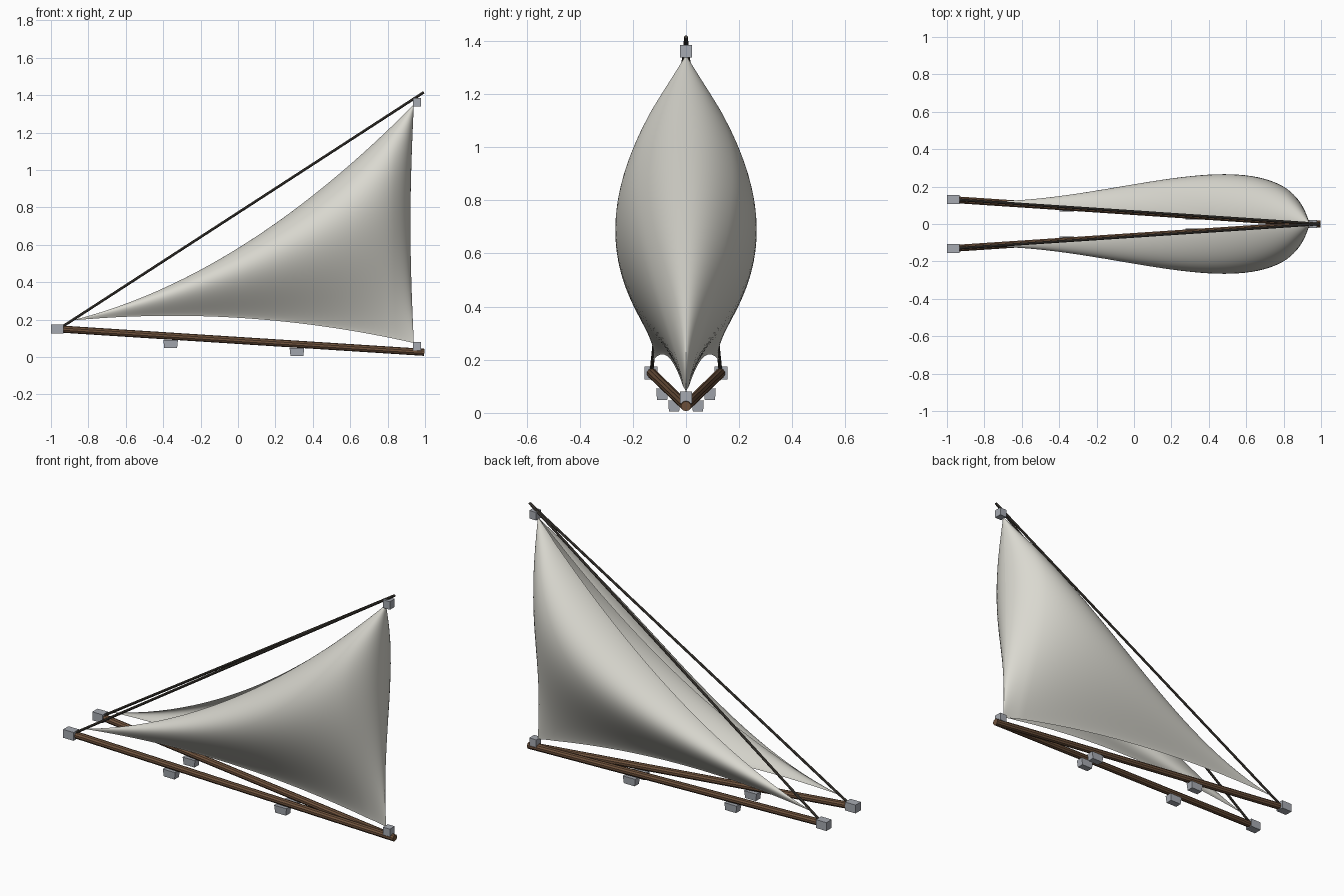
import bpy, bmesh, math
from mathutils import Vector

if "Cube" in bpy.data.objects:
    bpy.data.objects.remove(bpy.data.objects["Cube"])


def mat(name, col):
    m = bpy.data.materials.new(name)
    m.diffuse_color = (*col, 1)
    m.use_nodes = True
    m.node_tree.nodes["Principled BSDF"].inputs["Base Color"].default_value = m.diffuse_color
    return m


CLOTH = mat("canvas", (0.70, 0.69, 0.63))
WOOD = mat("brown_wood", (0.16, 0.085, 0.045))
ROPE = mat("dark_rope", (0.06, 0.052, 0.042))
METAL = mat("grey_metal", (0.38, 0.40, 0.44))


def finish(name, bm, material, smooth=False):
    bmesh.ops.recalc_face_normals(bm, faces=bm.faces)
    me = bpy.data.meshes.new(name)
    bm.to_mesh(me)
    bm.free()
    me.materials.append(material)
    for p in me.polygons:
        p.use_smooth = smooth
    ob = bpy.data.objects.new(name, me)
    bpy.context.collection.objects.link(ob)
    return ob


def rod(name, a, b, r, sides, material):
    a, b = Vector(a), Vector(b)
    bm = bmesh.new()
    bmesh.ops.create_cone(bm, cap_ends=True, segments=sides, radius1=r, radius2=r, depth=(b - a).length)
    ob = finish(name, bm, material)
    ob.location = (a + b) / 2
    ob.rotation_euler = (b - a).to_track_quat('Z', 'Y').to_euler()
    return ob


def block(name, loc, size, bottom=1.0):
    bm = bmesh.new()
    bmesh.ops.create_cube(bm, size=1)
    for v in bm.verts:
        k = bottom if v.co.z < 0 else 1
        v.co = Vector((v.co.x * size[0] * k, v.co.y * size[1] * k, v.co.z * size[2]))
    ob = finish(name, bm, METAL)
    ob.location = loc
    return ob


def line_y(x):
    # plan position of boom and stay
    return 0.13 * (0.99 - x) / 1.95


def sail_point(u, v, s):
    arch = 4 * u * (1 - u)
    x = -0.89 + u * 1.83 - 0.018 * u ** 8 * math.sin(math.pi * v)
    foot = 0.195 - 0.12 * u + 0.073 * arch
    leech = 0.195 + 1.155 * u - 0.175 * arch
    z = foot + (leech - foot) * v
    # belly: product of distances to the three edges, peak normalised
    la, lt, lf = max(0, 1 - u), max(0, u * v), max(0, u * (1 - v))
    belly = (la / 0.208) ** 0.5 * (lt / 0.542) ** 1.3 * (lf / 0.25) ** 0.6
    y = line_y(x) * min(1, (1 - u) / 0.06) + 0.235 * belly
    return Vector((x, s * y, z))


N = 44
for s, side in ((-1, "front"), (1, "back")):
    # bellied triangular sail
    bm = bmesh.new()
    grid = []
    for i in range(N + 1):
        t = i / N
        u = 1 - (1 - t) ** 2 if t < 1 else 1.0
        row = []
        for j in range(N + 1):
            v = 0.5 - 0.5 * math.cos(math.pi * j / N)
            row.append(bm.verts.new(sail_point(u, v, s)))
        grid.append(row)
    for i in range(N):
        for j in range(N):
            bm.faces.new((grid[i][j], grid[i + 1][j], grid[i + 1][j + 1], grid[i][j + 1]))
    bmesh.ops.remove_doubles(bm, verts=bm.verts, dist=1e-5)
    finish(side + "_sail", bm, CLOTH, True)

    # boom, stay and fittings
    rod(side + "_boom", (-0.96, s * 0.13, 0.15), (0.995, 0, 0.025), 0.019, 10, WOOD)
    rod(side + "_stay", (-0.95, s * 0.13, 0.155), (0.993, 0, 1.415), 0.007, 8, ROPE)
    block(side + "_clew_block", (-0.967, s * 0.132, 0.15), (0.066, 0.048, 0.048))
    for n, x, z in (("rear", -0.36, 0.07), ("fore", 0.315, 0.026)):
        block(f"{side}_{n}_cleat", (x, s * line_y(x), z), (0.078, 0.044, 0.042), 0.88)

# head and tack blocks at the luff
block("head_block", (0.957, 0, 1.361), (0.044, 0.044, 0.046))
block("tack_block", (0.957, 0, 0.058), (0.044, 0.044, 0.044))
